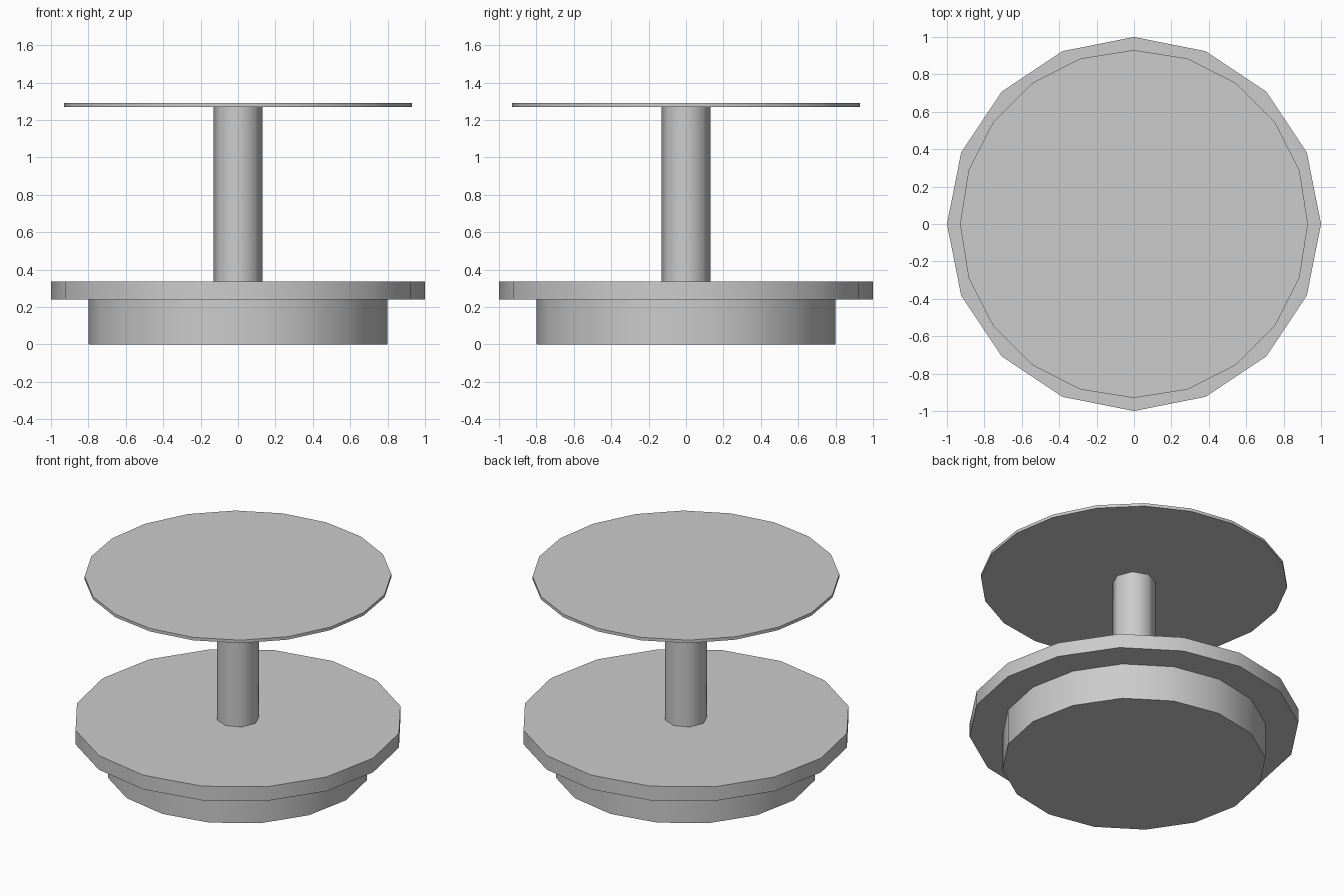
import bpy
from math import radians

if "Cube" in bpy.data.objects:
    bpy.data.objects.remove(bpy.data.objects["Cube"])


def disc(name, sides, radius, z0, z1):
    """Upright prism with a vertex on the +x axis."""
    bpy.ops.mesh.primitive_cylinder_add(
        vertices=sides, radius=radius, depth=z1 - z0,
        location=(0, 0, (z0 + z1) / 2))
    obj = bpy.context.object
    obj.name = name
    # Round sides read smooth, rims stay crisp
    bpy.ops.object.shade_smooth_by_angle(angle=radians(50))
    return obj


# Plinth on the ground
disc("base", 16, 0.80, 0.0, 0.24)
# Wider slab on the plinth
disc("lower_platform", 16, 1.00, 0.24, 0.335)
# Central post
disc("column", 8, 0.13, 0.335, 1.27)
# Thin plate on the post
disc("top_plate", 20, 0.93, 1.27, 1.29)
